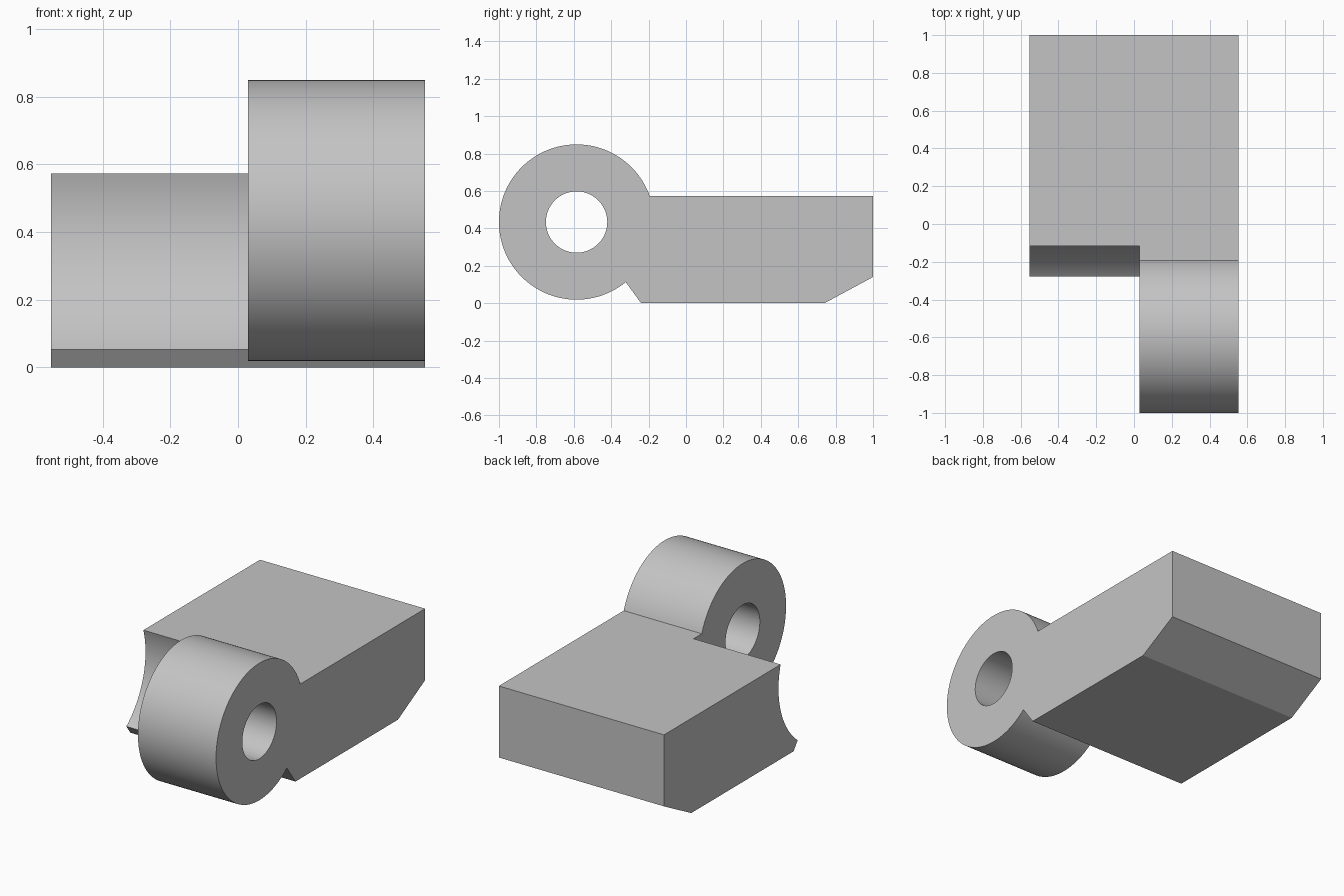
import bpy, bmesh, math

if "Cube" in bpy.data.objects:
    bpy.data.objects.remove(bpy.data.objects["Cube"])

HALF_WIDTH = 0.553
STEP_X = 0.03                 # inner end of the hinge barrel
AXIS_Y, AXIS_Z = -0.585, 0.434
BARREL_R, BORE_R, CLEAR_R = 0.415, 0.164, 0.49
TOP = 0.573

grey = bpy.data.materials.new("plain grey")
grey.use_nodes = True
colour = (0.55, 0.55, 0.55, 1)
grey.diffuse_color = colour
grey.node_tree.nodes["Principled BSDF"].inputs["Base Color"].default_value = colour


def arc(radius, start, end, steps):
    """Points (y, z) on a circle about the hinge axis."""
    angles = [start + (end - start) * i / steps for i in range(steps + 1)]
    return [(AXIS_Y + radius * math.cos(a), AXIS_Z + radius * math.sin(a)) for a in angles]


def extrude_profile(name, profile, x0, x1):
    """Solid made by sweeping a (y, z) profile along x."""
    bm = bmesh.new()
    face = bm.faces.new([bm.verts.new((x0, y, z)) for y, z in profile])
    swept = bmesh.ops.extrude_face_region(bm, geom=[face])["geom"]
    bmesh.ops.translate(bm, vec=(x1 - x0, 0, 0),
                        verts=[v for v in swept if isinstance(v, bmesh.types.BMVert)])
    bmesh.ops.recalc_face_normals(bm, faces=bm.faces)
    mesh = bpy.data.meshes.new(name)
    bm.to_mesh(mesh)
    bm.free()
    obj = bpy.data.objects.new(name, mesh)
    bpy.context.collection.objects.link(obj)
    obj.data.materials.append(grey)
    return obj


def cut(target, name, radius, x0, x1):
    """Remove a cylinder about the hinge axis from the target."""
    cutter = extrude_profile(name, arc(radius, 0, math.tau, 128)[:-1], x0, x1)
    cutter.hide_render = True
    mod = target.modifiers.new(name, "BOOLEAN")
    mod.operation, mod.solver, mod.object = "DIFFERENCE", "EXACT", cutter
    bpy.context.view_layer.objects.active = target
    bpy.ops.object.modifier_apply(modifier=mod.name)
    bpy.data.objects.remove(cutter)


# Block with chamfered ends and the barrel outline
barrel_start = math.asin((TOP - AXIS_Z) / BARREL_R)
barrel_end = math.tau - math.radians(50.7)
outline = arc(BARREL_R, barrel_start, barrel_end, 110)
outline += [(-0.24, 0), (0.74, 0), (1, 0.14), (1, TOP)]
hinge = extrude_profile("hinge_block", outline, -HALF_WIDTH, HALF_WIDTH)

# Curved clearance beside the barrel, then the pin bore
cut(hinge, "clearance_cutter", CLEAR_R, -1, STEP_X)
cut(hinge, "bore_cutter", BORE_R, -1, 1)

bpy.ops.object.select_all(action="DESELECT")
hinge.select_set(True)
bpy.context.view_layer.objects.active = hinge
bpy.ops.object.shade_smooth_by_angle(angle=math.radians(20))
